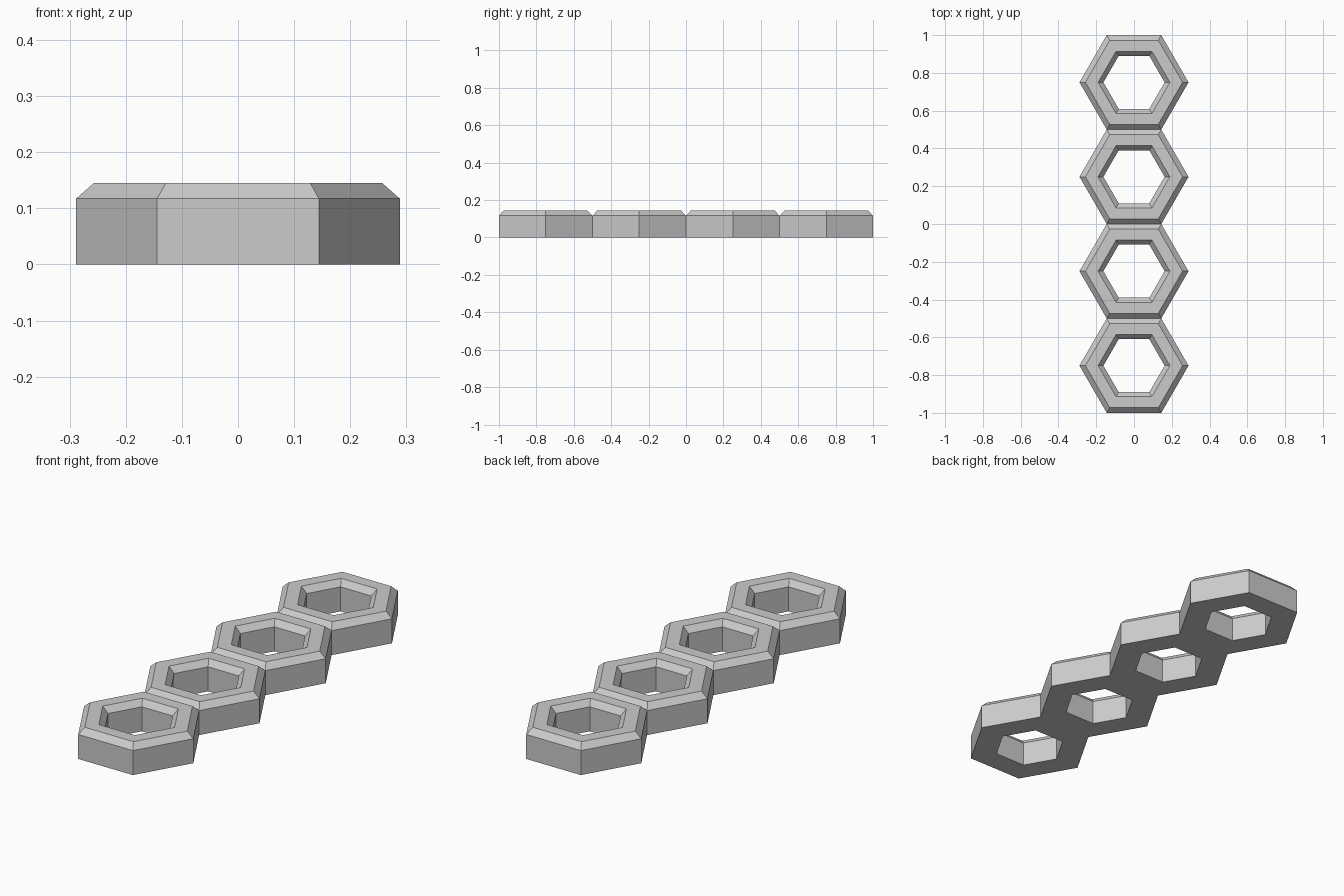
import bpy
import bmesh
from math import cos, sin, pi, sqrt

cube = bpy.data.objects.get("Cube")
if cube:
    bpy.data.objects.remove(cube, do_unlink=True)

SIDES = 6
COUNT = 4
APOTHEM = 0.25                      # half the spacing between rings
OUTER = APOTHEM * 2 / sqrt(3)
HEIGHT, BEVEL_Z = 0.145, 0.117

# Cross-section of one ring: (corner radius, height)
PROFILE = [
    (OUTER, 0.0), (OUTER, BEVEL_Z), (0.257, HEIGHT),
    (0.19, HEIGHT), (0.162, BEVEL_Z), (0.162, 0.0),
]

grey = bpy.data.materials.new("light grey")
grey.use_nodes = True
colour = (0.6, 0.6, 0.6, 1.0)
grey.diffuse_color = colour
grey.node_tree.nodes["Principled BSDF"].inputs["Base Color"].default_value = colour


def add_ring(bm, centre_y, open_front, open_back):
    """Sweep the profile round a hexagon, leaving joined sides open."""
    loops = [[bm.verts.new((r * cos(i * 2 * pi / SIDES),
                            centre_y + r * sin(i * 2 * pi / SIDES), z))
              for r, z in PROFILE] for i in range(SIDES)]
    for i in range(SIDES):
        a, b = loops[i], loops[(i + 1) % SIDES]
        for j in range(len(PROFILE)):
            k = (j + 1) % len(PROFILE)
            # Side 1 faces back and side 4 faces front
            joined = (i == 1 and open_back) or (i == 4 and open_front)
            if j == 0 and joined:
                continue
            bm.faces.new((a[j], b[j], b[k], a[k]))


# Row of hexagonal rings fused along their shared sides
bm = bmesh.new()
for n in range(COUNT):
    y = (n - (COUNT - 1) / 2) * 2 * APOTHEM
    add_ring(bm, y, n > 0, n < COUNT - 1)
bmesh.ops.remove_doubles(bm, verts=bm.verts, dist=0.0005)
bmesh.ops.recalc_face_normals(bm, faces=bm.faces)

mesh = bpy.data.meshes.new("hexagon_ring_row")
bm.to_mesh(mesh)
bm.free()
mesh.materials.append(grey)
row = bpy.data.objects.new("hexagon_ring_row", mesh)
bpy.context.collection.objects.link(row)
